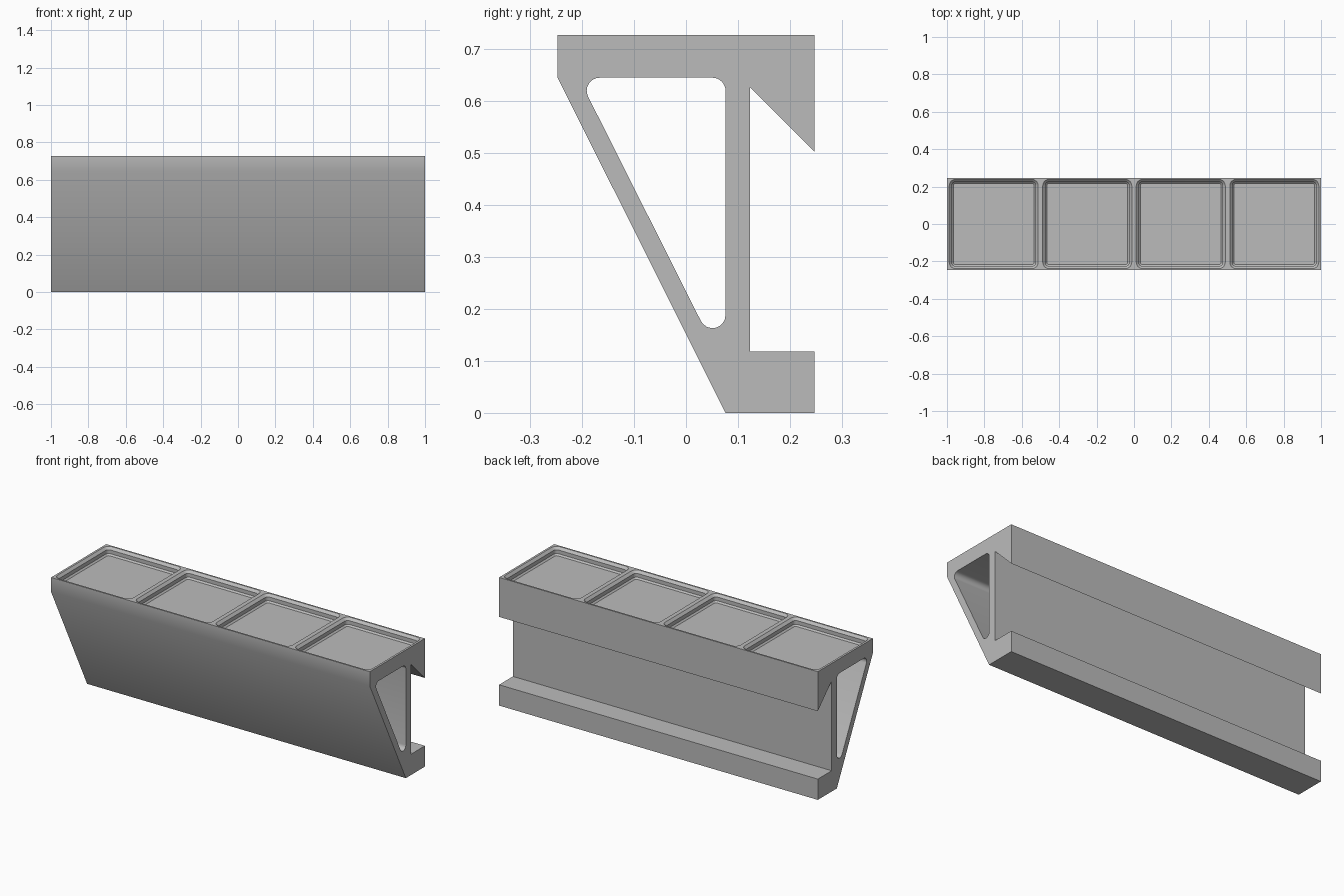
import bpy, bmesh, math
from mathutils import Vector

if "Cube" in bpy.data.objects:
    bpy.data.objects.remove(bpy.data.objects["Cube"])

grey = bpy.data.materials.new("light grey")
grey.diffuse_color = (0.5, 0.5, 0.5, 1)
grey.use_nodes = True
grey.node_tree.nodes["Principled BSDF"].inputs["Base Color"].default_value = grey.diffuse_color


def make_object(name, bm):
    bmesh.ops.recalc_face_normals(bm, faces=bm.faces)
    mesh = bpy.data.meshes.new(name)
    bm.to_mesh(mesh)
    bm.free()
    mesh.materials.append(grey)
    obj = bpy.data.objects.new(name, mesh)
    bpy.context.collection.objects.link(obj)
    return obj


def loft(name, rings):
    """Closed solid through rings with equal point counts."""
    bm = bmesh.new()
    loops = [[bm.verts.new(p) for p in ring] for ring in rings]
    n = len(loops[0])
    for a, b in zip(loops, loops[1:]):
        for i in range(n):
            j = (i + 1) % n
            bm.faces.new((a[i], a[j], b[j], b[i]))
    bm.faces.new(loops[0][::-1])
    bm.faces.new(loops[-1])
    return make_object(name, bm)


def fillet(points, radius, steps=8):
    """Round every corner of a convex 2D polygon."""
    out = []
    pts = [Vector(p) for p in points]
    for i, p in enumerate(pts):
        u = (pts[i - 1] - p).normalized()
        v = (pts[(i + 1) % len(pts)] - p).normalized()
        half = u.angle(v) / 2
        centre = p + (u + v).normalized() * (radius / math.sin(half))
        a = p + u * (radius / math.tan(half)) - centre
        b = p + v * (radius / math.tan(half)) - centre
        sweep = math.pi - 2 * half
        for k in range(steps + 1):
            t = k / steps
            d = (a * math.sin((1 - t) * sweep) + b * math.sin(t * sweep)) / math.sin(sweep)
            out.append(centre + d)
    return out


def along_x(profile, half):
    return [[(x, p[0], p[1]) for p in profile] for x in (-half, half)]


# Bracket body: constant section along its length
section = [(0.247, 0.727), (0.247, 0.503), (0.123, 0.627), (0.123, 0.118),
           (0.247, 0.118), (0.247, 0), (0.076, 0), (-0.247, 0.645), (-0.247, 0.727)]
body = loft("shelf_body", along_x(section, 1.0))

# Hollow channel right through the body
channel = fillet([(-0.2066, 0.645), (0.076, 0.645), (0.076, 0.0826)], 0.025)
cutters = [loft("channel_cutter", along_x(channel, 1.1))]

# Four stepped tray pockets: (half width, height)
steps = [(0.216, 0.684), (0.2245, 0.6925), (0.2245, 0.7135), (0.238, 0.727), (0.238, 0.76)]
for i in range(4):
    cx = -0.75 + 0.5 * i
    rings = []
    for h, z in steps:
        square = fillet([(-h, -h), (h, -h), (h, h), (-h, h)], h - 0.205, 6)
        rings.append([(cx + p.x, p.y, z) for p in square])
    cutters.append(loft("pocket_cutter", rings))

# Cut, then discard the helpers
bpy.context.view_layer.objects.active = body
body.select_set(True)
for c in cutters:
    c.hide_render = True
    mod = body.modifiers.new("cut", "BOOLEAN")
    mod.operation = "DIFFERENCE"
    mod.solver = "EXACT"
    mod.object = c
    bpy.ops.object.modifier_apply(modifier=mod.name)
    bpy.data.objects.remove(c)

bpy.ops.object.shade_smooth_by_angle(angle=math.radians(30))
